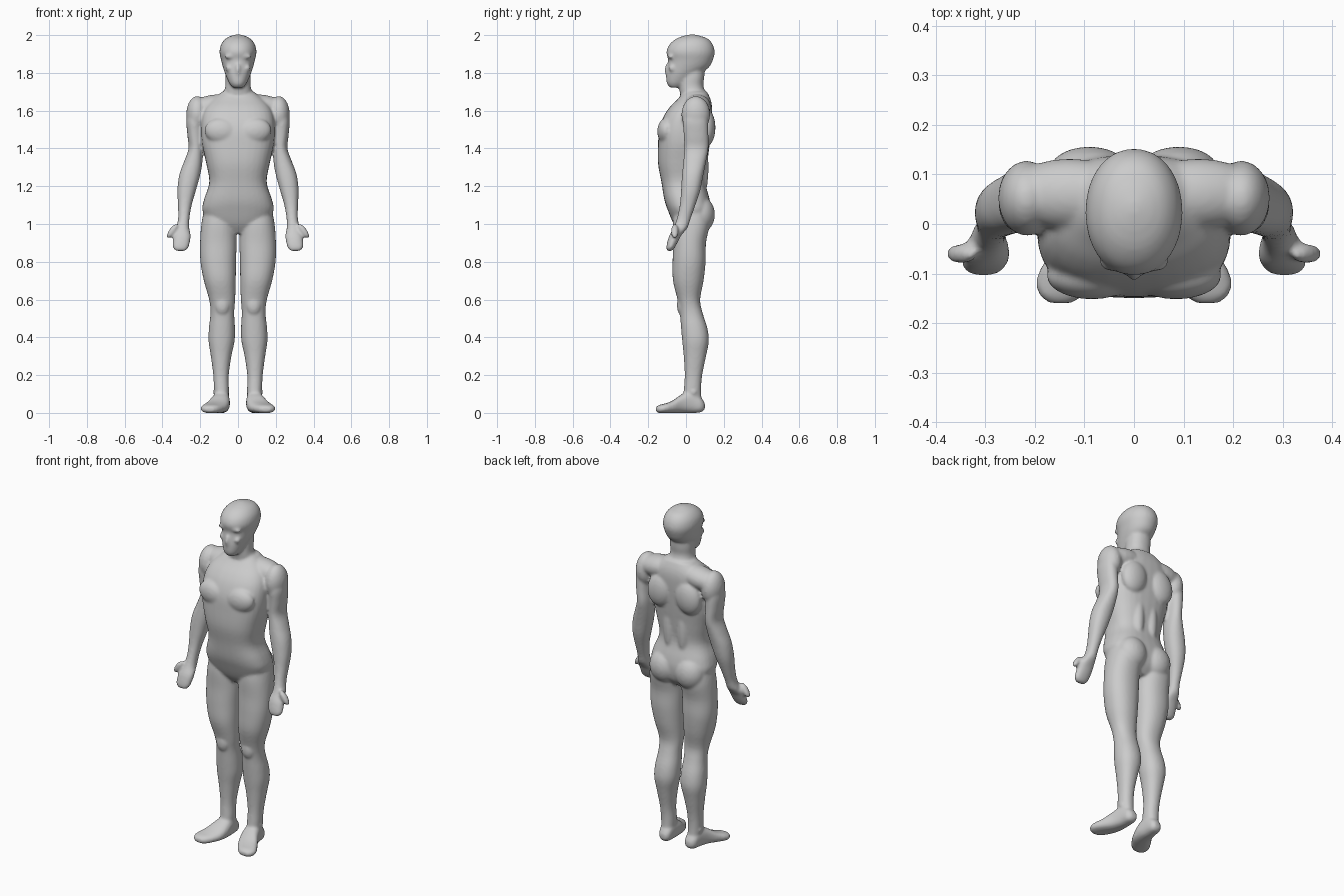
import bpy, bmesh, math
from mathutils import Matrix, Vector

bm = bmesh.new()
SEG, STEPS = 32, 4


def spow(v, p):
    return math.copysign(abs(v) ** p, v)


def catmull(p0, p1, p2, p3, t):
    return [0.5 * (2 * b + (c - a) * t + (2 * a - 5 * b + 4 * c - d) * t * t
                   + (3 * b - a - 3 * c + d) * t ** 3)
            for a, b, c, d in zip(p0, p1, p2, p3)]


def loft(rings, side=1, axis='z', power=2.2):
    """Closed tube; each ring = (position, x min, x max, depth min, depth max)."""
    n = len(rings)
    fine = []
    for i in range(n - 1):
        q = [rings[max(0, min(n - 1, i + k))] for k in (-1, 0, 1, 2)]
        fine += [catmull(*q, s / STEPS) for s in range(STEPS)]
    fine.append(rings[-1])
    loops = []
    for t, x0, x1, d0, d1 in fine:
        loop = []
        for k in range(SEG):
            a = 2 * math.pi * k / SEG
            x = (x0 + x1) / 2 + (x1 - x0) / 2 * spow(math.cos(a), 2 / power)
            d = (d0 + d1) / 2 + (d1 - d0) / 2 * spow(math.sin(a), 2 / power)
            co = (x * side, d, t) if axis == 'z' else (x * side, t, d)
            loop.append(bm.verts.new(co))
        loops.append(loop)
    for a, b in zip(loops, loops[1:]):
        for k in range(SEG):
            j = (k + 1) % SEG
            bm.faces.new((a[k], a[j], b[j], b[k]))
    bm.faces.new(loops[0])
    bm.faces.new(loops[-1])


def ball(center, radii, side=1, tilt=0):
    """Ellipsoid muscle mass, tilted about the y axis."""
    m = (Matrix.Diagonal((side, 1, 1, 1)) @ Matrix.Translation(Vector(center))
         @ Matrix.Rotation(math.radians(tilt), 4, 'Y') @ Matrix.Diagonal((*radii, 1)))
    bmesh.ops.create_uvsphere(bm, u_segments=24, v_segments=16, radius=1, matrix=m)


def centred(rings):
    return [(z, -w, w, f, b) for z, w, f, b in rings]


# Torso
loft(centred([
    (0.95, .05, -.03, .08), (1.0, .15, -.065, .12), (1.07, .188, -.095, .132),
    (1.13, .18, -.115, .125), (1.22, .152, -.13, .104), (1.32, .168, -.148, .113),
    (1.42, .19, -.148, .125), (1.50, .196, -.142, .133), (1.57, .19, -.118, .138),
    (1.62, .17, -.085, .138), (1.66, .135, -.045, .13), (1.70, .085, -.01, .112)]), power=2.6)
# Neck
loft(centred([
    (1.60, .085, -.02, .125), (1.68, .077, -.03, .11), (1.73, .067, -.036, .092),
    (1.78, .067, -.03, .097), (1.85, .06, -.02, .1)]))
# Head
loft(centred([
    (1.722, .028, -.085, -.03), (1.745, .046, -.102, .01), (1.79, .066, -.105, .07),
    (1.83, .08, -.1, .122), (1.87, .09, -.095, .143), (1.91, .098, -.104, .152),
    (1.95, .09, -.088, .142), (1.98, .067, -.053, .117), (1.996, .037, -.012, .075),
    (2.003, .01, .02, .045)]), power=2.1)
# Nose
ball((0, -.1, 1.815), (.013, .014, .033))

for s in (1, -1):
    # Leg
    loft([(1.08, .03, .178, -.06, .115), (1.0, .012, .194, -.07, .125),
          (.9, .008, .201, -.068, .106), (.8, .01, .199, -.071, .104),
          (.7, .012, .181, -.069, .093), (.6, .015, .153, -.045, .075),
          (.53, .02, .146, -.033, .088), (.45, .016, .154, -.026, .113),
          (.38, .018, .156, -.02, .121), (.3, .035, .144, -.012, .106),
          (.2, .049, .131, -.007, .086), (.12, .048, .127, -.012, .08),
          (.04, .05, .12, -.02, .085)], s)
    # Foot, heel to toe
    loft([(.1, .065, .1, .02, .05), (.08, .05, .12, .003, .08), (.03, .045, .13, -.001, .115),
          (-.02, .043, .147, -.001, .1), (-.07, .053, .177, -.001, .066),
          (-.11, .075, .197, -.001, .05), (-.142, .1, .192, -.001, .042),
          (-.16, .125, .17, .008, .03)], s, 'y', 2.5)
    # Arm and hand
    loft([(1.62, .17, .255, 0, .11), (1.55, .185, .273, -.016, .116),
          (1.47, .188, .268, -.012, .119), (1.4, .185, .262, -.009, .119),
          (1.33, .188, .286, -.014, .106), (1.26, .2, .311, -.021, .092),
          (1.18, .222, .321, -.026, .076), (1.1, .245, .318, -.033, .05),
          (1.03, .257, .317, -.048, .025), (.98, .258, .328, -.066, .008),
          (.94, .25, .342, -.088, -.025), (.9, .255, .346, -.1, -.046),
          (.872, .264, .344, -.104, -.062), (.857, .28, .325, -.1, -.075)], s)
    # Thumb
    ball((.348, -.06, .962), (.018, .02, .046), s, -35)
    # Shoulder and collar mass
    ball((.216, .052, 1.58), (.058, .076, .097), s)
    ball((.13, .06, 1.622), (.13, .072, .062), s, 8)
    # Chest, shoulder blade and lower back muscles
    ball((.085, -.105, 1.49), (.092, .047, .07), s, -8)
    ball((.09, .108, 1.51), (.08, .048, .1), s, -12)
    ball((.045, .072, 1.3), (.04, .048, .18), s)
    # Buttock
    ball((.083, .08, 1.05), (.088, .073, .095), s)
    # Kneecap and ankle bone
    ball((.083, -.028, .57), (.036, .02, .05), s)
    ball((.09, .04, .11), (.044, .025, .025), s)
    # Brow and cheekbone
    ball((.035, -.078, 1.888), (.036, .02, .014), s, 5)
    ball((.045, -.072, 1.825), (.022, .02, .02), s)

bmesh.ops.recalc_face_normals(bm, faces=bm.faces[:])
mesh = bpy.data.meshes.new("human_body")
bm.to_mesh(mesh)
bm.free()
body = bpy.data.objects.new("human_body", mesh)
bpy.context.collection.objects.link(body)

# Fuse the masses into one skin and soften the joins
remesh = body.modifiers.new("fuse", 'REMESH')
remesh.mode = 'VOXEL'
remesh.voxel_size = 0.0075
remesh.use_smooth_shade = True
smooth = body.modifiers.new("soften", 'SMOOTH')
smooth.factor = 0.5
smooth.iterations = 7
